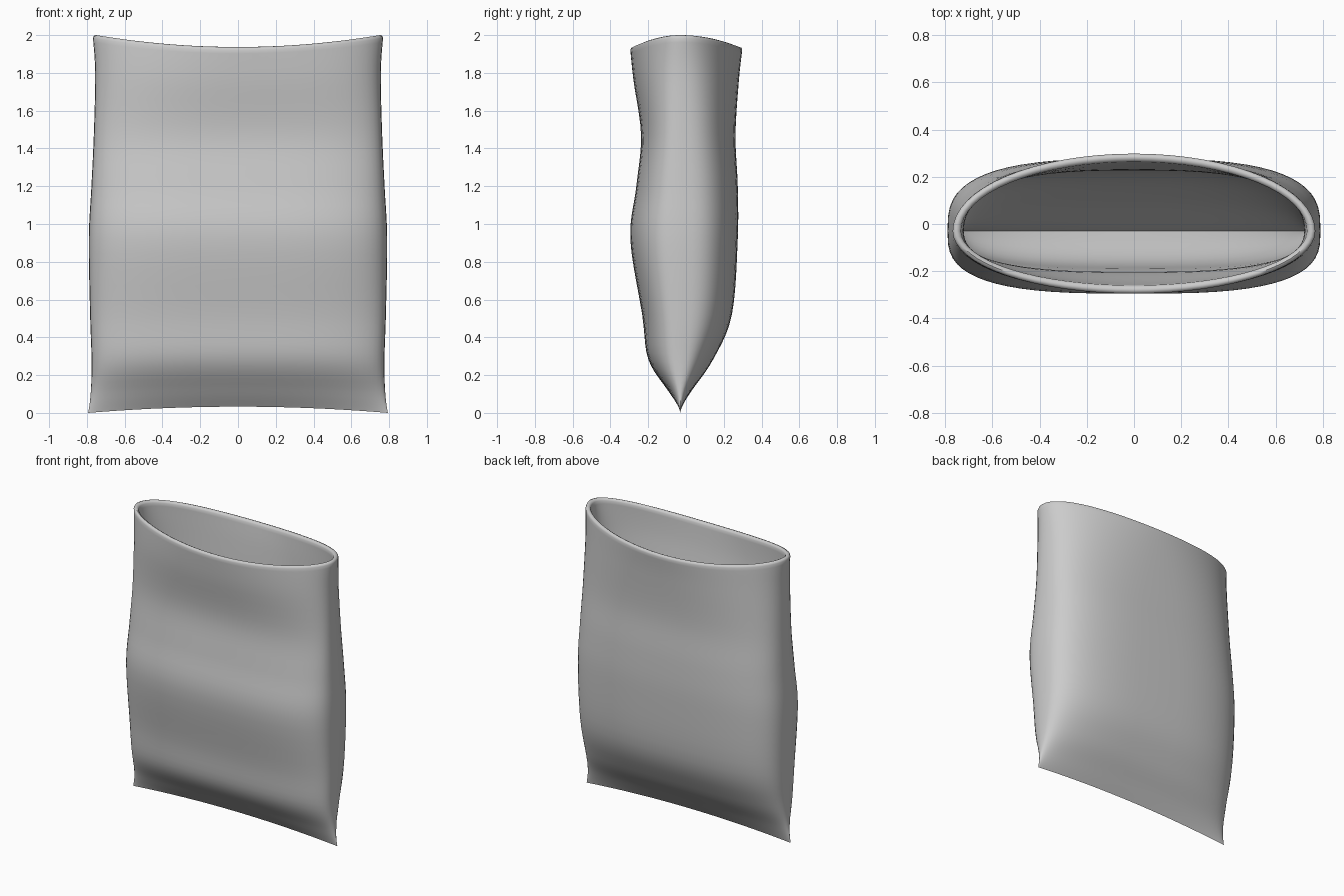
import bpy, bmesh, math

if "Cube" in bpy.data.objects:
    bpy.data.objects.remove(bpy.data.objects["Cube"])

SEG = 64      # points around the pouch
STEPS = 5     # rings between two key sections
Y_SEAM = -0.03

# z, half width, front y, back y, squareness, rise at the middle
KEYS = [
    (0.00, 0.793, -0.03, -0.03, 2.2, 0.033),
    (0.10, 0.780, -0.100, 0.035, 2.5, 0.025),
    (0.27, 0.775, -0.200, 0.145, 2.9, 0.015),
    (0.52, 0.783, -0.232, 0.243, 3.0, 0.0),
    (0.92, 0.790, -0.295, 0.274, 3.0, 0.0),
    (1.20, 0.776, -0.263, 0.274, 2.9, 0.0),
    (1.48, 0.763, -0.238, 0.262, 2.7, -0.01),
    (1.80, 0.756, -0.278, 0.280, 2.3, -0.04),
    (1.985, 0.768, -0.295, 0.298, 2.0, -0.063),
]


def smooth_rows(keys):
    """Catmull-Rom interpolation of the key sections."""
    rows = []
    for i in range(len(keys) - 1):
        p0, p1 = keys[max(i - 1, 0)], keys[i]
        p2, p3 = keys[i + 1], keys[min(i + 2, len(keys) - 1)]
        for s in range(STEPS):
            t = s / STEPS
            rows.append(tuple(
                0.5 * (2 * b + (c - a) * t + (2 * a - 5 * b + 4 * c - d) * t * t
                       + (3 * b - a - 3 * c + d) * t ** 3)
                for a, b, c, d in zip(p0, p1, p2, p3)))
    rows.append(keys[-1])
    return rows


def inset(row, d, dz=0.0):
    z, w, f, b, n, rise = row
    return (z + dz, w - d, min(f + d, Y_SEAM), max(b - d, Y_SEAM), n, rise)


def add_ring(bm, row):
    z, w, f, b, n, rise = row
    ring = []
    for i in range(SEG):
        a = 2 * math.pi * i / SEG
        c, s = math.cos(a), math.sin(a)
        u = math.copysign(abs(c) ** (2 / n), c)
        v = abs(s) ** (2 / n)
        y = Y_SEAM + v * ((b if s > 0 else f) - Y_SEAM)
        ring.append(bm.verts.new((w * u, y, z + rise * (1 - u * u))))
    return ring


# Outer skin, rounded rim, then inner skin down to the closed bottom
outer = smooth_rows(KEYS)
top = outer[-1]
rim = [inset(top, 0.005, 0.011), inset(top, 0.017, 0.015), inset(top, 0.029, 0.009)]
inner = [inset(r, 0.035) for r in reversed(outer) if r[0] > 0.07]
last = inner[-1]
inner.append((0.045, last[1], Y_SEAM, Y_SEAM, 2.2, 0.03))

bm = bmesh.new()
rings = [add_ring(bm, r) for r in outer + rim + inner]
for r0, r1 in zip(rings, rings[1:]):
    for i in range(SEG):
        j = (i + 1) % SEG
        bm.faces.new((r0[i], r0[j], r1[j], r1[i]))

# Pinch the bottom seams shut
bmesh.ops.remove_doubles(bm, verts=bm.verts[:], dist=0.0005)
bmesh.ops.recalc_face_normals(bm, faces=bm.faces[:])
mesh = bpy.data.meshes.new("pouch")
bm.to_mesh(mesh)
bm.free()
pouch = bpy.data.objects.new("pouch", mesh)
bpy.context.collection.objects.link(pouch)
bpy.context.view_layer.objects.active = pouch
pouch.select_set(True)
bpy.ops.object.shade_smooth_by_angle(angle=math.radians(50))
